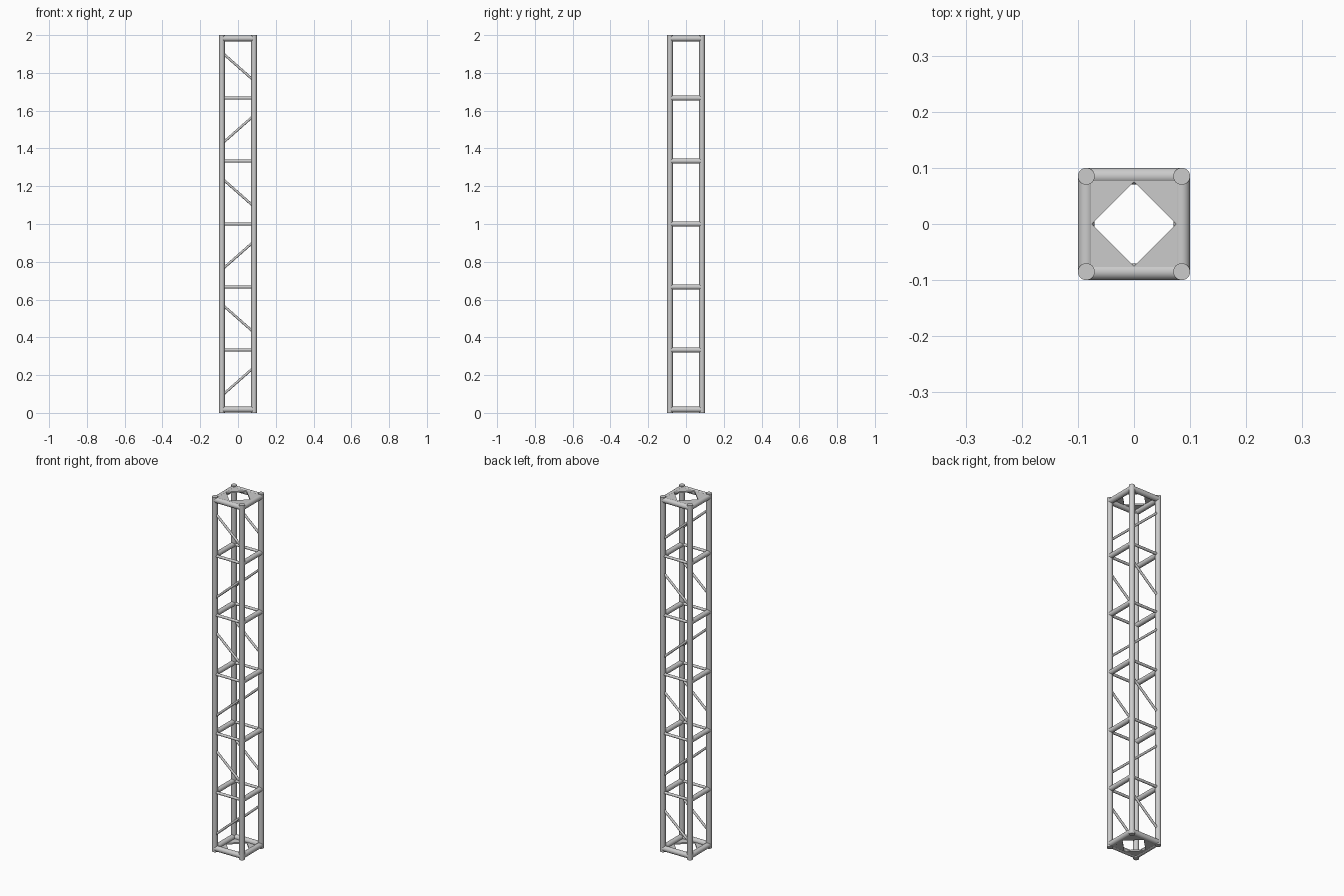
import bpy, bmesh
from mathutils import Vector

if "Cube" in bpy.data.objects:
    bpy.data.objects.remove(bpy.data.objects["Cube"])

C = 0.085      # chord centre offset
R = 0.015      # chord radius
BAY = 2 / 6


def tube(name, a, b, r, sides=24):
    a, b = Vector(a), Vector(b)
    d = b - a
    bpy.ops.mesh.primitive_cylinder_add(vertices=sides, radius=r, depth=d.length,
                                        location=(a + b) / 2)
    o = bpy.context.object
    o.name = name
    o.rotation_euler = d.to_track_quat('Z', 'Y').to_euler()
    bpy.ops.object.shade_smooth_by_angle()
    return o


def gusset(name, sx, sy, z0, z1):
    # triangular plate filling one corner of an end frame
    bm = bmesh.new()
    pts = [(C, C), (C, -0.01), (-0.01, C)]
    f = bm.faces.new([bm.verts.new((sx * x, sy * y, z0)) for x, y in pts])
    ext = bmesh.ops.extrude_face_region(bm, geom=[f])
    for v in ext["geom"]:
        if isinstance(v, bmesh.types.BMVert):
            v.co.z = z1
    bmesh.ops.recalc_face_normals(bm, faces=bm.faces)
    me = bpy.data.meshes.new(name)
    bm.to_mesh(me)
    bm.free()
    bpy.context.collection.objects.link(bpy.data.objects.new(name, me))


# corner chords
for sx in (-1, 1):
    for sy in (-1, 1):
        tube("corner_chord", (sx * C, sy * C, 0), (sx * C, sy * C, 2), R, 32)

# end frames with corner gussets
for z, out in ((0.018, -1), (1.982, 1)):
    for s in (-1, 1):
        tube("end_bar_x", (-C, s * C, z), (C, s * C, z), R)
        tube("end_bar_y", (s * C, -C, z), (s * C, C, z), R)
        for t in (-1, 1):
            gusset("corner_gusset", s, t, *sorted((z + out * 0.004, z + out * 0.012)))

# rungs: thin on front and back, thick on the sides
for i in range(1, 6):
    z = i * BAY
    for s in (-1, 1):
        tube("thin_rung", (-C, s * C, z), (C, s * C, z), 0.0075)
        tube("side_rung", (s * C, -C, z), (s * C, C, z), 0.0135)

# zigzag diagonals on front and back
for i in range(6):
    z = (i + 0.5) * BAY
    h = 0.075 if i % 2 == 0 else -0.075
    for s in (-1, 1):
        tube("diagonal", (-C, s * C, z - h), (C, s * C, z + h), 0.0065)
